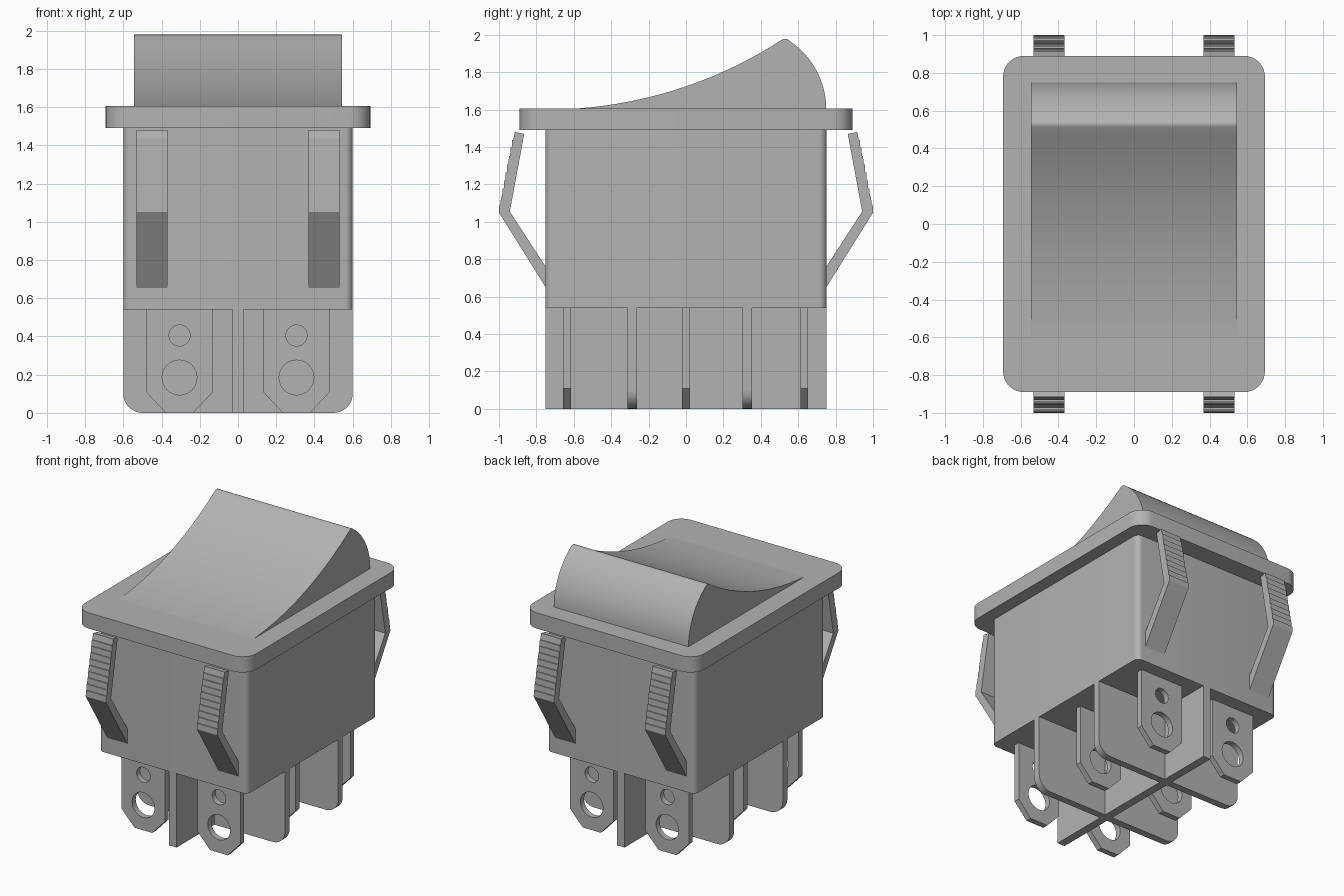
import bpy, bmesh, math
from mathutils import Vector

cube = bpy.data.objects.get("Cube")
if cube:
    bpy.data.objects.remove(cube, do_unlink=True)

GREY = (0.45, 0.45, 0.45, 1)
grey = bpy.data.materials.new("grey_plastic")
grey.use_nodes = True
grey.diffuse_color = GREY
grey.node_tree.nodes["Principled BSDF"].inputs["Base Color"].default_value = GREY

# Each plane maps a 2D outline plus a depth to a 3D point
PLANES = {
    "xy": lambda u, v, d: (u, v, d),
    "xz": lambda u, v, d: (u, d, v),
    "yz": lambda u, v, d: (d, u, v),
}


def arc(cx, cy, r, start, end, steps=8):
    angles = [math.radians(start + (end - start) * i / steps) for i in range(steps + 1)]
    return [(cx + r * math.cos(a), cy + r * math.sin(a)) for a in angles]


def circle(cx, cy, r):
    return arc(cx, cy, r, 0, 360, 32)[:-1]


def rounded_rect(w, h, r):
    return (arc(w - r, h - r, r, 0, 90) + arc(r - w, h - r, r, 90, 180)
            + arc(r - w, r - h, r, 180, 270) + arc(w - r, r - h, r, 270, 360))


def prism(name, plane, outline, lo, hi, holes=()):
    """Extrude a 2D outline, with optional holes, from lo to hi."""
    place = PLANES[plane]
    bm = bmesh.new()
    for loop in (outline, *holes):
        verts = [bm.verts.new(place(u, v, lo)) for u, v in loop]
        for i, vert in enumerate(verts):
            bm.edges.new((verts[i - 1], vert))
        if not holes:
            bm.faces.new(verts)
    if holes:
        bmesh.ops.triangle_fill(bm, edges=bm.edges[:], use_beauty=True)
    ext = bmesh.ops.extrude_face_region(bm, geom=bm.faces[:], use_keep_orig=True)
    moved = [g for g in ext["geom"] if isinstance(g, bmesh.types.BMVert)]
    bmesh.ops.translate(bm, verts=moved, vec=Vector(place(0, 0, hi - lo)))
    bmesh.ops.recalc_face_normals(bm, faces=bm.faces[:])
    mesh = bpy.data.meshes.new(name)
    bm.to_mesh(mesh)
    bm.free()
    mesh.materials.append(grey)
    obj = bpy.data.objects.new(name, mesh)
    bpy.context.collection.objects.link(obj)
    bpy.ops.object.select_all(action="DESELECT")
    obj.select_set(True)
    bpy.context.view_layer.objects.active = obj
    bpy.ops.object.shade_smooth_by_angle(angle=math.radians(30))
    return obj


# Housing and its wide rim
FLOOR, RIM_BASE, RIM_TOP = 0.54, 1.49, 1.605
prism("housing", "xy", rounded_rect(0.6, 0.752, 0.04), FLOOR, RIM_BASE)
prism("rim", "xy", rounded_rect(0.693, 0.89, 0.11), RIM_BASE, RIM_TOP)

# Rocker: concave press face, softened crest, convex back
FRONT, CREST, R = -0.75, 0.515, 2.32
profile = []
for i in range(25):
    y = FRONT + (CREST - FRONT) * i / 24
    profile.append((y, 1.6 + R - math.sqrt(R * R - (y - FRONT) ** 2)))
a, b, c = Vector(profile[-1]), Vector((0.538, 1.988)), Vector((0.562, 1.96))
for i in range(1, 5):
    t = i / 5
    profile.append(tuple(a * (1 - t) ** 2 + b * 2 * t * (1 - t) + c * t * t))
profile += arc(0.308, 1.6, 0.442, 55, 0, 16)
prism("rocker", "yz", profile, -0.545, 0.545)

# Spring clips with stepped grips, on the front and back
TEETH = 10
clip = [(0.75, 0.76), (0.942, 1.055), (0.865, 1.47), (0.915, 1.48)]
for i in range(TEETH):
    y = 0.915 + 0.085 * (i + 1) / TEETH
    z = 1.48 - 0.43 * (i + 1) / TEETH
    if i:
        clip.append((y - 0.002, z + 0.43 / TEETH))
    clip.append((y, z))
clip.append((0.75, 0.65))
for side, sy in (("front", -1), ("back", 1)):
    for hand, cx in (("right", -0.45), ("left", 0.45)):
        prism(f"{side}_{hand}_clip", "yz", [(sy * y, z) for y, z in clip],
              cx - 0.082, cx + 0.082)

# Divider walls below the housing
prism("long_divider", "yz",
      [(-0.752, 0), (0.752, 0), (0.752, FLOOR), (-0.752, FLOOR)], -0.03, 0.03)
wall = ([(0.6, FLOOR), (-0.6, FLOOR)] + arc(-0.5, 0.1, 0.1, 180, 270)
        + arc(0.5, 0.1, 0.1, 270, 360))
for name, y in (("front_divider", -0.288), ("back_divider", 0.327)):
    prism(name, "xz", wall, y - 0.026, y + 0.026)

# Six flat terminals, each with two holes
for row, y in (("front", -0.636), ("middle", 0), ("back", 0.632)):
    for hand, cx in (("right", -0.306), ("left", 0.306)):
        tab = [(cx + dx, z) for dx, z in
               [(-0.175, FLOOR), (-0.175, 0.11), (-0.072, 0),
                (0.072, 0), (0.175, 0.11), (0.175, FLOOR)]]
        prism(f"{row}_{hand}_terminal", "xz", tab, y - 0.021, y + 0.021,
              [circle(cx, 0.405, 0.055), circle(cx, 0.185, 0.091)])
